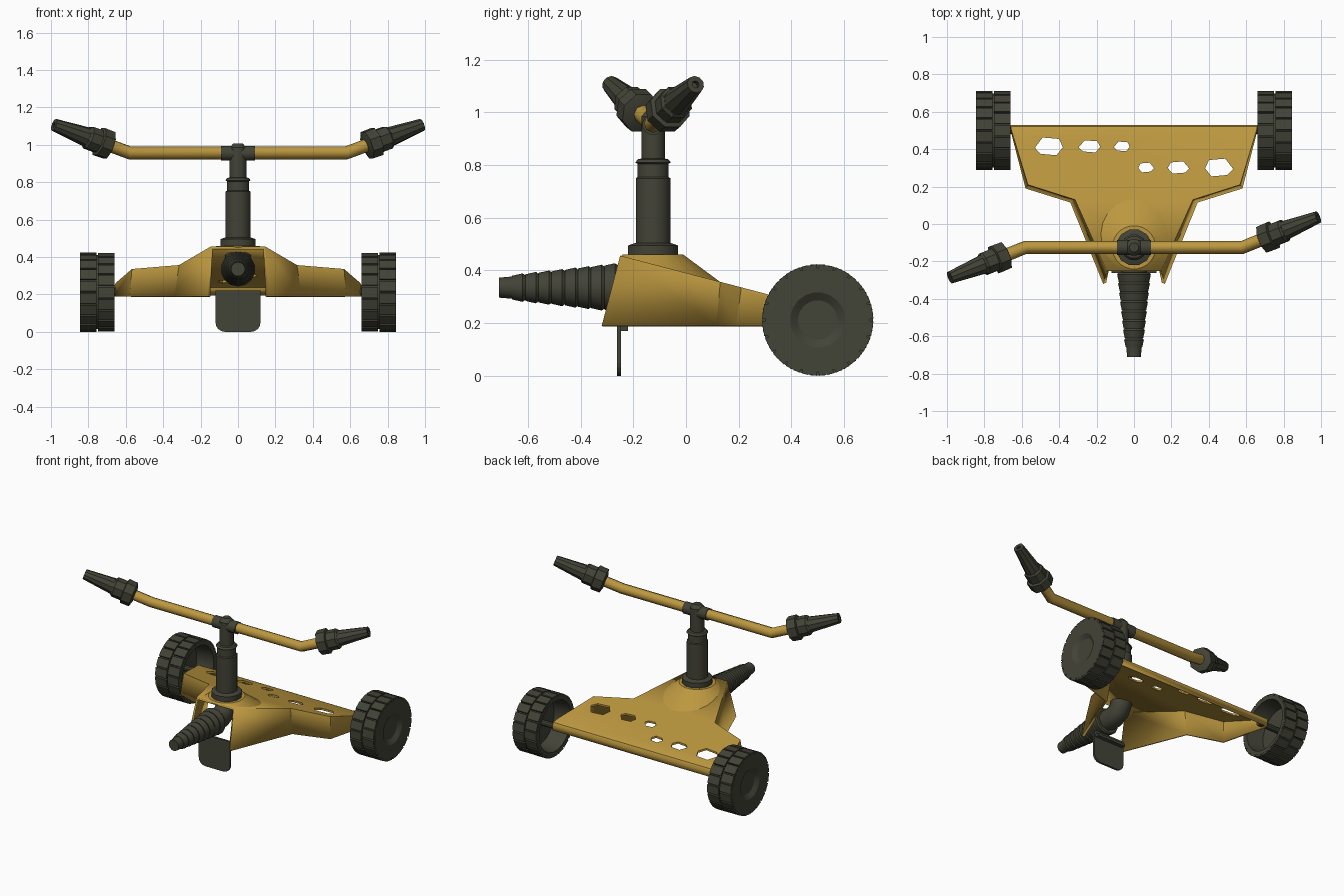
import bpy, bmesh, math
from mathutils import Vector, Matrix

cube = bpy.data.objects.get("Cube")
if cube:
    bpy.data.objects.remove(cube, do_unlink=True)


def material(name, color):
    m = bpy.data.materials.new(name)
    m.use_nodes = True
    m.diffuse_color = color
    bsdf = next(n for n in m.node_tree.nodes if n.type == 'BSDF_PRINCIPLED')
    bsdf.inputs["Base Color"].default_value = color
    return m


YELLOW = material("mustard yellow", (0.50, 0.31, 0.05, 1))
DARK = material("dark olive grey", (0.055, 0.056, 0.038, 1))


def make(name, bm, mat, smooth=True):
    me = bpy.data.meshes.new(name)
    bm.to_mesh(me)
    bm.free()
    me.materials.append(mat)
    ob = bpy.data.objects.new(name, me)
    bpy.context.collection.objects.link(ob)
    if smooth:
        bpy.ops.object.select_all(action='DESELECT')
        ob.select_set(True)
        bpy.context.view_layer.objects.active = ob
        bpy.ops.object.shade_smooth_by_angle(angle=math.radians(32))
    return ob


def lathe(profile, origin, axis, sides):
    """Spin (distance, radius) points round an axis; open ends are capped."""
    bm = bmesh.new()
    rot = Vector(axis).to_track_quat('Z', 'Y').to_matrix().to_4x4()
    rings = []
    for t, r in profile:
        rings.append([bm.verts.new((r * math.cos(a), r * math.sin(a), t))
                      for a in (2 * math.pi * (i + 0.5) / sides for i in range(sides))])
    for a, b in zip(rings, rings[1:]):
        for i in range(sides):
            j = (i + 1) % sides
            bm.faces.new((a[i], a[j], b[j], b[i]))
    for ring, (t, r) in ((rings[0], profile[0]), (rings[-1], profile[-1])):
        if r > 0:
            bm.faces.new(ring)
    bmesh.ops.remove_doubles(bm, verts=bm.verts, dist=1e-5)
    bmesh.ops.recalc_face_normals(bm, faces=bm.faces)
    bm.transform(Matrix.Translation(origin) @ rot)
    return bm


def tube(name, points, radius, mat):
    cu = bpy.data.curves.new(name, 'CURVE')
    cu.dimensions = '3D'
    cu.bevel_depth = radius
    cu.bevel_resolution = 2
    cu.use_fill_caps = True
    sp = cu.splines.new('POLY')
    sp.points.add(len(points) - 1)
    for p, co in zip(sp.points, points):
        p.co = (*co, 1)
    cu.materials.append(mat)
    ob = bpy.data.objects.new(name, cu)
    bpy.context.collection.objects.link(ob)
    return ob


# Body: folded sheet with sloping deck, flared flanks and a rear lip
def deck_z(y):
    return 0.391 - 0.262 * y


TOP = [(0.145, -0.25), (0.315, 0.13), (0.567, 0.21), (0.655, 0.5)]
BOTTOM = [(0.165, -0.32), (0.34, 0.115), (0.58, 0.19), (0.66, 0.5)]
LIP = [(0.522, 0.248), (0.53, 0.232), (0.53, 0.195)]
bm = bmesh.new()
halves = []
for s in (1, -1):
    t = [bm.verts.new((s * x, y, deck_z(y))) for x, y in TOP]
    b = [bm.verts.new((s * x, y, 0.19)) for x, y in BOTTOM]
    lip = [bm.verts.new((s * 0.66, y, z)) for y, z in LIP]
    for i in range(3):
        bm.faces.new((t[i], t[i + 1], b[i + 1], b[i]))
    bm.faces.new([t[3], b[3]] + lip[::-1])
    halves.append((t, [t[3]] + lip))
(lt, ll), (rt, rl) = halves
deck = bm.faces.new(lt + rt[::-1])
for i in range(3):
    bm.faces.new((ll[i], ll[i + 1], rl[i + 1], rl[i]))
bmesh.ops.recalc_face_normals(bm, faces=bm.faces)
deck.normal_update()
if deck.normal.z < 0:
    bmesh.ops.reverse_faces(bm, faces=bm.faces)
body = make("body", bm, YELLOW)
solid = body.modifiers.new("sheet thickness", 'SOLIDIFY')
solid.thickness = 0.018
solid.offset = -1

# Irregular six-sided holes through the deck
HEX = [(-0.5, -0.08), (-0.22, 0.5), (0.36, 0.42), (0.5, -0.05), (0.27, -0.5), (-0.3, -0.42)]
bm = bmesh.new()
for x, w, h in ((0.455, 0.15, 0.095), (0.238, 0.115, 0.065), (0.065, 0.085, 0.052)):
    for s, y in ((-1, 0.415), (1, 0.302)):
        low = [bm.verts.new((s * (x - u * w), y + v * h, 0.22)) for u, v in HEX]
        face = bm.faces.new(low)
        up = bmesh.ops.extrude_face_region(bm, geom=[face])["geom"]
        bmesh.ops.translate(bm, vec=(0, 0, 0.2),
                            verts=[g for g in up if isinstance(g, bmesh.types.BMVert)])
bmesh.ops.recalc_face_normals(bm, faces=bm.faces)
cutter = make("hole_cutter", bm, YELLOW, False)
cutter.hide_render = True
cutter.hide_viewport = True
cutter.display_type = 'WIRE'
cut = body.modifiers.new("holes", 'BOOLEAN')
cut.operation = 'DIFFERENCE'
cut.solver = 'EXACT'
cut.object = cutter

# Conical boss, trimmed to the slope of the deck
PY = -0.125
bm = lathe([(0.33, 0.293), (0.46, 0.116)], (0, PY, 0), (0, 0, 1), 24)
bmesh.ops.bisect_plane(bm, geom=bm.verts[:] + bm.edges[:] + bm.faces[:],
                       plane_co=(0, 0, deck_z(0) - 0.006), plane_no=(0, 0.262, 1),
                       clear_inner=True)
make("boss", bm, YELLOW)

# Centre post with flange, sleeve and cap
make("post", lathe([(0.455, 0.098), (0.495, 0.098), (0.505, 0.068), (0.75, 0.068),
                    (0.755, 0.061), (0.805, 0.061), (0.81, 0.07), (0.822, 0.06),
                    (0.825, 0.046), (0.985, 0.046), (1.008, 0.025)],
                   (0, PY, 0), (0, 0, 1), 12), DARK)
make("bar_sleeve", lathe([(0, 0.041), (0.18, 0.041)], (-0.09, PY, 0.955), (1, 0, 0), 12), DARK)

# Spray arms: bent ends turned half round from each other
ends = []
for s, side in ((1, "left"), (-1, "right")):
    axis = Vector((s, s * 0.4, 0.37)).normalized()
    bend = Vector((s * 0.58, PY, 0.957))
    ends.append((bend, bend + axis * 0.15))
    make(side + "_collar", lathe([(0.115, 0.05), (0.125, 0.08), (0.185, 0.082), (0.19, 0.066),
                                  (0.25, 0.066), (0.262, 0.056)], bend, axis, 8), DARK)
    make(side + "_nozzle", lathe([(0.255, 0.054), (0.46, 0.034), (0.46, 0.014), (0.44, 0.014)],
                                 bend, axis, 10), DARK)
tube("spray_bar", [ends[1][1], ends[1][0], ends[0][0], ends[0][1]], 0.035, YELLOW)

# Barbed hose inlet and the elbow under the deck
barbs = [(0, 0.038), (0.05, 0.042)]
for i in range(8):
    t = 0.05 + i * 0.05
    r = 0.045 + i * 0.0055
    barbs += [(t, r), (t + 0.04, r + 0.009), (t + 0.05, r + 0.002)]
make("hose_inlet", lathe(barbs, (0, -0.71, 0.335), (0, 1, 0), 14), DARK)
tube("elbow", [(0, -0.28, 0.335), (0, -0.2, 0.335), (0, -0.15, 0.355),
               (0, PY, 0.40), (0, PY, 0.46)], 0.07, DARK)

# Front ground blade with rounded lower corners, and its clip
bm = bmesh.new()
outline = [(0.12, 0.22)]
for k in range(5):
    a = k * math.pi / 8
    outline.append((0.07 + 0.05 * math.cos(a), 0.05 - 0.05 * math.sin(a)))
outline += [(-x, z) for x, z in reversed(outline)]
face = bm.faces.new([bm.verts.new((x, -0.262, z)) for x, z in outline])
ext = bmesh.ops.extrude_face_region(bm, geom=[face])["geom"]
bmesh.ops.translate(bm, vec=(0, 0.015, 0), verts=[g for g in ext if isinstance(g, bmesh.types.BMVert)])
bmesh.ops.recalc_face_normals(bm, faces=bm.faces)
make("ground_blade", bm, DARK, False)
bm = bmesh.new()
bmesh.ops.create_cube(bm, size=1, matrix=Matrix.Translation((0, -0.235, 0.18))
                      @ Matrix.Diagonal((0.22, 0.03, 0.018, 1)))
make("blade_clip", bm, DARK, False)

# Wheels: hollow inside, dished hub outside, two staggered rows of lugs
SIDES = 20
for s, side in ((1, "left"), (-1, "right")):
    hub = Vector((s * 0.66, 0.5, 0.212))
    bm = lathe([(0.12, 0), (0.12, 0.16), (0, 0.175), (0, 0.2), (0.185, 0.2),
                (0.185, 0.105), (0.165, 0.075), (0.165, 0)], hub, (s, 0, 0), SIDES)
    for row, x in enumerate((0.045, 0.14)):
        for i in range(SIDES):
            turn = Matrix.Rotation(2 * math.pi * (i + row / 2) / SIDES, 4, 'X')
            place = Matrix.Translation(hub + Vector((s * x, 0, 0))) @ turn
            bmesh.ops.create_cube(bm, size=1, matrix=place @ Matrix.Translation((0, 0, 0.199))
                                  @ Matrix.Diagonal((0.088, 0.056, 0.022, 1)))
    make(side + "_wheel", bm, DARK)
    make(side + "_axle", lathe([(0, 0.02), (0.18, 0.02)], hub - Vector((s * 0.05, 0, 0)),
                               (s, 0, 0), 10), DARK)
